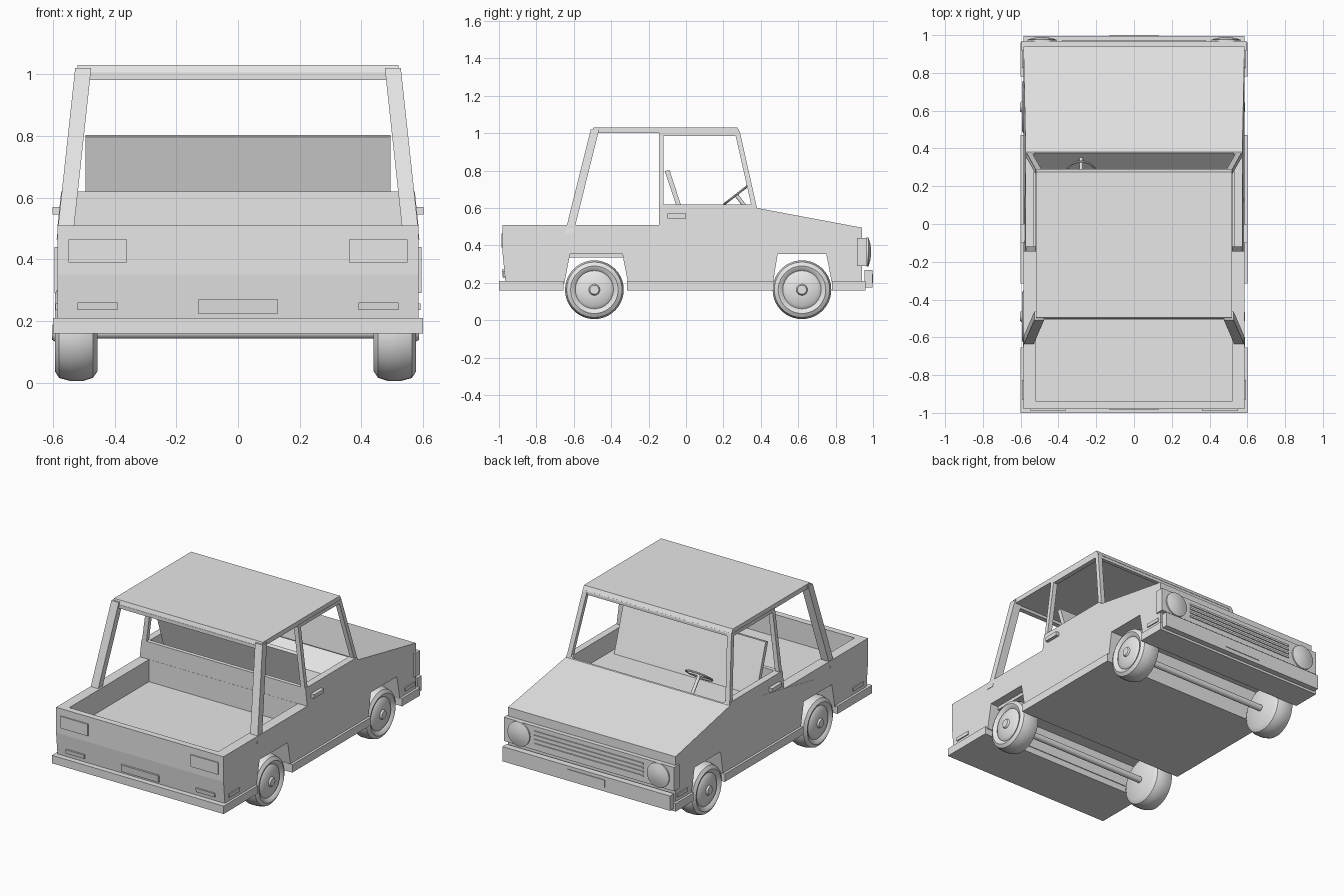
import bpy, bmesh, math
from mathutils import Matrix, Vector

cube = bpy.data.objects.get("Cube")
if cube:
    bpy.data.objects.remove(cube)

grey = bpy.data.materials.new("plain_grey")
grey.use_nodes = True
grey.diffuse_color = (0.8, 0.8, 0.8, 1)
grey.node_tree.nodes["Principled BSDF"].inputs["Base Color"].default_value = (0.8, 0.8, 0.8, 1)


def finish(name, bm, smooth=False):
    bmesh.ops.recalc_face_normals(bm, faces=bm.faces[:])
    mesh = bpy.data.meshes.new(name)
    bm.to_mesh(mesh)
    bm.free()
    mesh.materials.append(grey)
    obj = bpy.data.objects.new(name, mesh)
    bpy.context.collection.objects.link(obj)
    if smooth:
        select(obj)
        bpy.ops.object.shade_smooth_by_angle(angle=math.radians(35))
    return obj


def select(obj):
    bpy.ops.object.select_all(action='DESELECT')
    obj.select_set(True)
    bpy.context.view_layer.objects.active = obj


def bridge(name, ring_a, ring_b):
    """Solid between two matching rings of points."""
    bm = bmesh.new()
    a = [bm.verts.new(p) for p in ring_a]
    b = [bm.verts.new(p) for p in ring_b]
    bm.faces.new(a)
    bm.faces.new(b)
    for i in range(len(a)):
        j = (i + 1) % len(a)
        bm.faces.new((a[i], a[j], b[j], b[i]))
    return finish(name, bm)


def prism(name, profile, x0, x1):
    """Side profile of (y, z) points extruded across x."""
    return bridge(name, [(x0, y, z) for y, z in profile], [(x1, y, z) for y, z in profile])


def box(name, x0, x1, y0, y1, z0, z1):
    return prism(name, [(y0, z0), (y1, z0), (y1, z1), (y0, z1)], x0, x1)


def post(name, foot, head, wx, wy):
    """Leaning bar with a rectangular section, centred on foot and head."""
    corners = [(-wx, -wy), (wx, -wy), (wx, wy), (-wx, wy)]
    rings = [[(p[0] + dx / 2, p[1] + dy / 2, p[2]) for dx, dy in corners] for p in (foot, head)]
    return bridge(name, *rings)


def lathe(name, profile, matrix, steps=40):
    """Turn (height, radius) points about local z, then place by matrix."""
    bm = bmesh.new()
    verts = [bm.verts.new((r, 0, h)) for h, r in profile]
    edges = [bm.edges.new(pair) for pair in zip(verts, verts[1:])]
    bmesh.ops.spin(bm, geom=verts + edges, cent=(0, 0, 0), axis=(0, 0, 1),
                   angle=math.tau, steps=steps, use_merge=True)
    bmesh.ops.remove_doubles(bm, verts=bm.verts[:], dist=0.0002)
    bm.transform(matrix)
    return finish(name, bm, True)


def cut(obj, cutter):
    mod = obj.modifiers.new("cut", 'BOOLEAN')
    mod.operation = 'DIFFERENCE'
    mod.solver = 'EXACT'
    mod.object = cutter
    select(obj)
    bpy.ops.object.modifier_apply(modifier=mod.name)
    bpy.data.objects.remove(cutter)


# Body shell with wheel arches, then hollowed for the bed and the cab
body = prism("body", [
    (-0.965, 0.2), (-0.65, 0.2), (-0.62, 0.355), (-0.34, 0.355), (-0.31, 0.2),
    (0.465, 0.2), (0.49, 0.355), (0.75, 0.355), (0.78, 0.2), (0.94, 0.2),
    (0.94, 0.495), (0.38, 0.6), (0.365, 0.62), (-0.145, 0.62), (-0.145, 0.51),
    (-0.98, 0.51), (-0.98, 0.35)], -0.585, 0.585)
for v in body.data.vertices:
    if v.co.z > 0.59:
        v.co.x *= 0.98
cut(body, box("bed_cutter", -0.52, 0.52, -0.94, -0.146, 0.37, 0.8))
cut(body, prism("cab_cutter", [(-0.12, 0.5), (0.28, 0.5), (0.376, 0.602),
                               (0.376, 0.8), (-0.12, 0.8)], -0.53, 0.53))
box("bed_underside", -0.53, 0.53, -0.64, -0.32, 0.335, 0.365)

# Lower skirt in three sections, between the wheels
for name, y0, y1 in (("rear_skirt", -1.0, -0.655), ("middle_skirt", -0.315, 0.47),
                     ("front_skirt", 0.78, 0.96)):
    box(name, -0.6, 0.6, y0, y1, 0.16, 0.21)

# Roof with its edge frame
prism("roof", [(-0.505, 1.0), (-0.495, 1.03), (0.275, 1.03), (0.29, 1.0)], -0.52, 0.52)
box("windscreen_header", -0.52, 0.52, 0.265, 0.288, 0.982, 1.005)
box("rear_header", -0.5, 0.5, -0.505, -0.475, 0.982, 1.005)

for side, s in (("left", 1), ("right", -1)):
    # Roof pillars
    post(side + "_rear_pillar", (s * 0.562, -0.625, 0.465), (s * 0.502, -0.487, 1.02), 0.052, 0.045)
    post(side + "_door_pillar", (s * 0.556, -0.132, 0.6), (s * 0.505, -0.132, 1.0), 0.03, 0.026)
    post(side + "_windscreen_pillar", (s * 0.556, 0.367, 0.595), (s * 0.505, 0.276, 1.0), 0.03, 0.027)
    box(side + "_roof_rail", s * 0.492, s * 0.522, -0.145, 0.285, 0.984, 1.005)

    # Door handle and side marker lamps
    box(side + "_door_handle", s * 0.57, s * 0.602, -0.1, 0.0, 0.545, 0.57)
    box(side + "_rear_marker", s * 0.58, s * 0.592, -0.93, -0.825, 0.235, 0.257)
    box(side + "_front_marker", s * 0.58, s * 0.592, 0.825, 0.925, 0.235, 0.257)

    # Tail lamps
    box(side + "_tail_lamp", s * 0.36, s * 0.55, -0.987, -0.975, 0.39, 0.465)
    prism(side + "_reverse_lamp", [(-0.977, 0.235), (-0.96, 0.235), (-0.96, 0.26), (-0.98, 0.26)],
          s * 0.39, s * 0.52)

    # Round domed headlamp
    lathe(side + "_headlamp", [(0, 0), (0, 0.077), (0.012, 0.077), (0.014, 0.07),
                               (0.021, 0.045), (0.025, 0.02), (0.026, 0)],
          Matrix.Translation((s * 0.487, 0.964, 0.365)) @ Matrix.Rotation(-math.pi / 2, 4, 'X'))

    # Wheels, with a sunken rim ring and a small hub
    for end, y in (("rear", -0.49), ("front", 0.62)):
        lathe(f"{side}_{end}_wheel", [
            (0, 0), (0, 0.125), (0.015, 0.147), (0.045, 0.157), (0.09, 0.157), (0.125, 0.148),
            (0.138, 0.127), (0.132, 0.112), (0.122, 0.102), (0.135, 0.085), (0.138, 0.03),
            (0.148, 0.024), (0.148, 0)],
            Matrix.Translation((s * 0.447 - 0.008, y, 0.163)) @ Matrix.Rotation(s * math.pi / 2, 4, 'Y'))

# Axles
for end, y in (("rear", -0.49), ("front", 0.62)):
    lathe(end + "_axle", [(-0.46, 0), (-0.46, 0.02), (0.46, 0.02), (0.46, 0)],
          Matrix.Translation((0, y, 0.163)) @ Matrix.Rotation(math.pi / 2, 4, 'Y'), 16)

# Nose: grille panel, slats, bumper and number plates
box("grille_panel", -0.595, 0.595, 0.915, 0.968, 0.29, 0.44)
for i in range(4):
    z = 0.322 + i * 0.026
    box(f"grille_slat_{i + 1}", -0.38, 0.38, 0.96, 0.974, z, z + 0.012)
box("front_bumper", -0.585, 0.585, 0.955, 0.996, 0.175, 0.268)
box("front_plate", -0.13, 0.13, 0.99, 1.0, 0.2, 0.248)
prism("rear_plate", [(-0.979, 0.225), (-0.96, 0.225), (-0.96, 0.27), (-0.984, 0.27)], -0.13, 0.13)

# Bench backrest
prism("seat_back", [(-0.113, 0.797), (-0.088, 0.803), (0.012, 0.495), (-0.013, 0.495)], -0.495, 0.495)

# Steering wheel with spoke and column
tilt = Matrix.Translation((-0.28, 0.268, 0.67)) @ Matrix.Rotation(0.66, 4, 'X')
ring = [(0.006 * math.sin(a), 0.08 + 0.006 * math.cos(a))
        for a in (i * math.tau / 8 for i in range(9))]
lathe("steering_wheel", ring, tilt, 28)
lathe("steering_column", [(-0.15, 0), (-0.15, 0.01), (0.004, 0.01), (0.004, 0)], tilt, 12)
spoke = box("steering_spoke", -0.08, 0.08, -0.008, 0.008, -0.004, 0.004)
spoke.data.transform(tilt)
